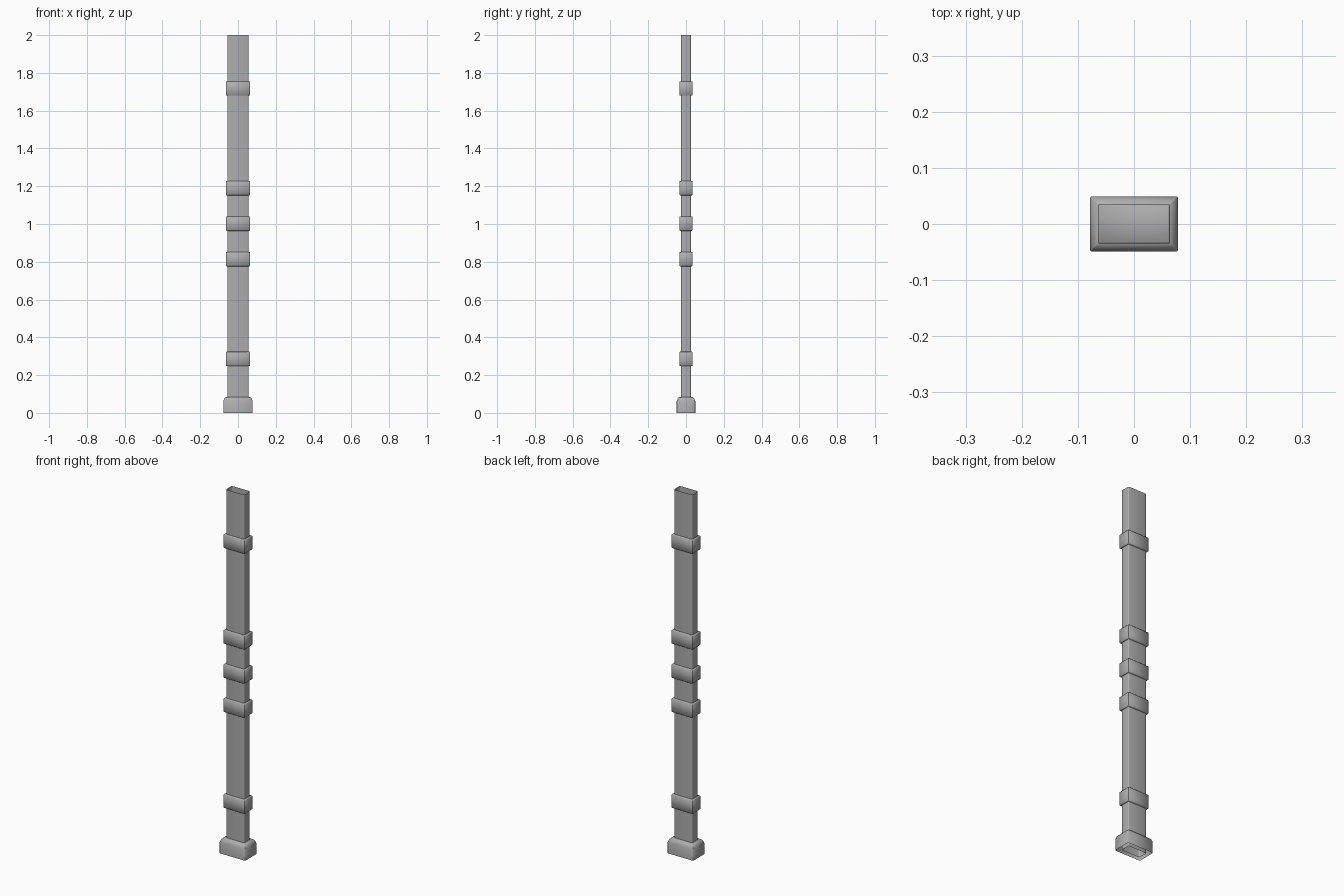
import bpy, bmesh, math

if "Cube" in bpy.data.objects:
    bpy.data.objects.remove(bpy.data.objects["Cube"])

grey = bpy.data.materials.new("dark_grey")
grey.diffuse_color = (0.42, 0.42, 0.42, 1)
grey.use_nodes = True
grey.node_tree.nodes["Principled BSDF"].inputs["Base Color"].default_value = grey.diffuse_color


def rounded_rect(hx, hy, r, seg):
    pts = []
    for i, (sx, sy) in enumerate([(1, 1), (-1, 1), (-1, -1), (1, -1)]):
        for k in range(seg + 1):
            a = math.radians(90 * i + 90 * k / seg)
            pts.append((sx * (hx - r) + r * math.cos(a), sy * (hy - r) + r * math.sin(a)))
    return pts


def loft(name, sections, seg, cap_bottom, cap_top, angle=35):
    # sections: (z, half x, half y, corner radius)
    bm = bmesh.new()
    rings = [[bm.verts.new((x, y, z)) for x, y in rounded_rect(hx, hy, r, seg)]
             for z, hx, hy, r in sections]
    n = len(rings[0])
    for a, b in zip(rings, rings[1:]):
        for i in range(n):
            j = (i + 1) % n
            bm.faces.new((a[i], a[j], b[j], b[i]))
    if cap_bottom:
        bm.faces.new(rings[0][::-1])
    if cap_top:
        bm.faces.new(rings[-1])
    me = bpy.data.meshes.new(name)
    bm.to_mesh(me)
    bm.free()
    me.materials.append(grey)
    ob = bpy.data.objects.new(name, me)
    bpy.context.collection.objects.link(ob)
    bpy.ops.object.select_all(action='DESELECT')
    ob.select_set(True)
    bpy.context.view_layer.objects.active = ob
    bpy.ops.object.shade_smooth_by_angle(angle=math.radians(angle))
    return ob


# open rectangular pipe with softened corners
loft("pipe", [(0, 0.056, 0.026, 0.006), (2, 0.056, 0.026, 0.006)], 3, False, False)

# clamping bands
for i, z in enumerate([0.286, 0.814, 1.002, 1.19, 1.717]):
    h = 0.038
    loft(f"band_{i + 1}", [(z - h, 0.0615, 0.0325, 0.001), (z - h + 0.003, 0.064, 0.035, 0.001),
                           (z + h - 0.003, 0.064, 0.035, 0.001), (z + h, 0.0615, 0.0325, 0.001)],
         1, True, True, 50)

# foot with a chamfered top, hollow underneath
loft("foot", [(0, 0.078, 0.049, 0.0015), (0.062, 0.078, 0.049, 0.0015),
              (0.078, 0.072, 0.043, 0.0015), (0.084, 0.064, 0.035, 0.001)], 1, False, True, 50)
